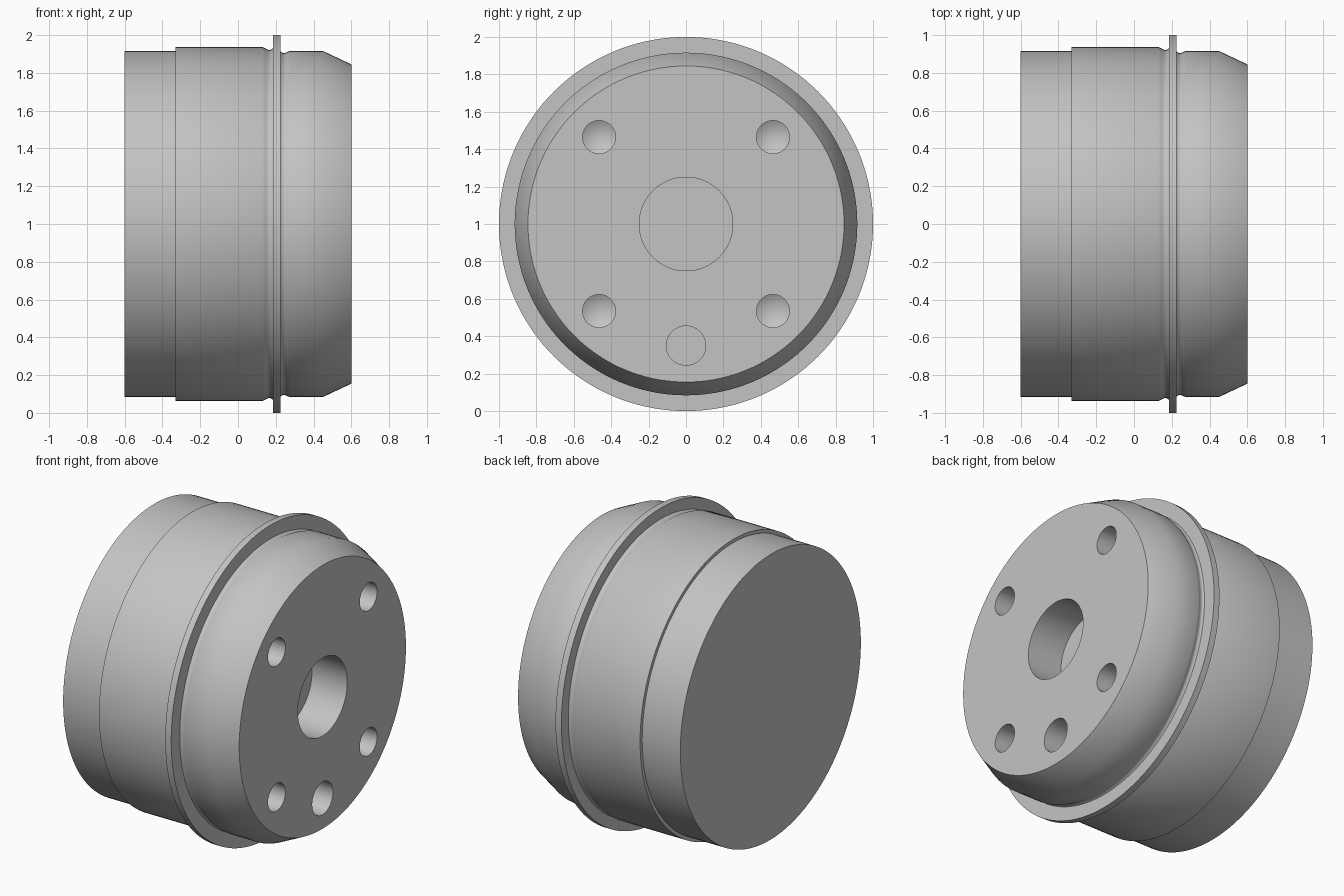
import bpy, bmesh
from math import cos, sin, pi, radians

default = bpy.data.objects.get("Cube")
if default:
    bpy.data.objects.remove(default, do_unlink=True)

grey = bpy.data.materials.new("plain grey")
grey.use_nodes = True
colour = (0.55, 0.55, 0.55, 1)
grey.diffuse_color = colour
grey.node_tree.nodes["Principled BSDF"].inputs["Base Color"].default_value = colour


def lathe(name, profile, y=0, z=1, sides=48):
    """Turn (x, radius) points about a line along x; radius 0 makes a tip."""
    bm = bmesh.new()
    rings = []
    for x, r in profile:
        if r == 0:
            rings.append([bm.verts.new((x, y, z))] * sides)
        else:
            angles = [2 * pi * i / sides for i in range(sides)]
            rings.append([bm.verts.new((x, y + r * cos(a), z + r * sin(a))) for a in angles])
    for a, b in zip(rings, rings[1:]):
        for i in range(sides):
            j = (i + 1) % sides
            bm.faces.new(dict.fromkeys((a[i], a[j], b[j], b[i])))
    for ring in (rings[0], rings[-1]):
        if ring[0] is not ring[1]:
            bm.faces.new(ring)
    bmesh.ops.recalc_face_normals(bm, faces=bm.faces)
    mesh = bpy.data.meshes.new(name)
    bm.to_mesh(mesh)
    bm.free()
    mesh.materials.append(grey)
    obj = bpy.data.objects.new(name, mesh)
    bpy.context.collection.objects.link(obj)
    return obj


# Stepped drum with a thin flange between two shallow relief grooves
drum = lathe("drum", [
    (-0.6, 0.915), (-0.33, 0.915), (-0.33, 0.937), (0.13, 0.937),
    (0.145, 0.929), (0.16, 0.922), (0.172, 0.922), (0.184, 0.93),
    (0.184, 1.0), (0.226, 1.0), (0.226, 0.913), (0.236, 0.906),
    (0.25, 0.906), (0.262, 0.912), (0.275, 0.916), (0.45, 0.916),
    (0.6, 0.845)], sides=144)

# Hole shapes: flat bore, flat locating hole, four cone-ended bolt holes
cutters = [
    lathe("bore_cutter", [(0.35, 0.25), (0.7, 0.25)], sides=72),
    lathe("locating_hole_cutter", [(0.35, 0.105), (0.7, 0.105)], z=0.35),
]
for y in (-0.465, 0.465):
    for z in (0.535, 1.465):
        cutters.append(lathe("bolt_hole_cutter",
                             [(0.25, 0), (0.3, 0.088), (0.7, 0.088)], y, z))

for cutter in cutters:
    cutter.hide_render = True
    mod = drum.modifiers.new(cutter.name, "BOOLEAN")
    mod.operation = "DIFFERENCE"
    mod.solver = "EXACT"
    mod.object = cutter

# Bake the holes into the drum and drop the helpers
bpy.context.view_layer.update()
cut_mesh = bpy.data.meshes.new_from_object(
    drum.evaluated_get(bpy.context.evaluated_depsgraph_get()))
drum.modifiers.clear()
drum.data = cut_mesh
for cutter in cutters:
    bpy.data.objects.remove(cutter, do_unlink=True)

# Smooth curved walls, crisp edges
bpy.ops.object.select_all(action="DESELECT")
drum.select_set(True)
bpy.context.view_layer.objects.active = drum
bpy.ops.object.shade_smooth_by_angle(angle=radians(35))
